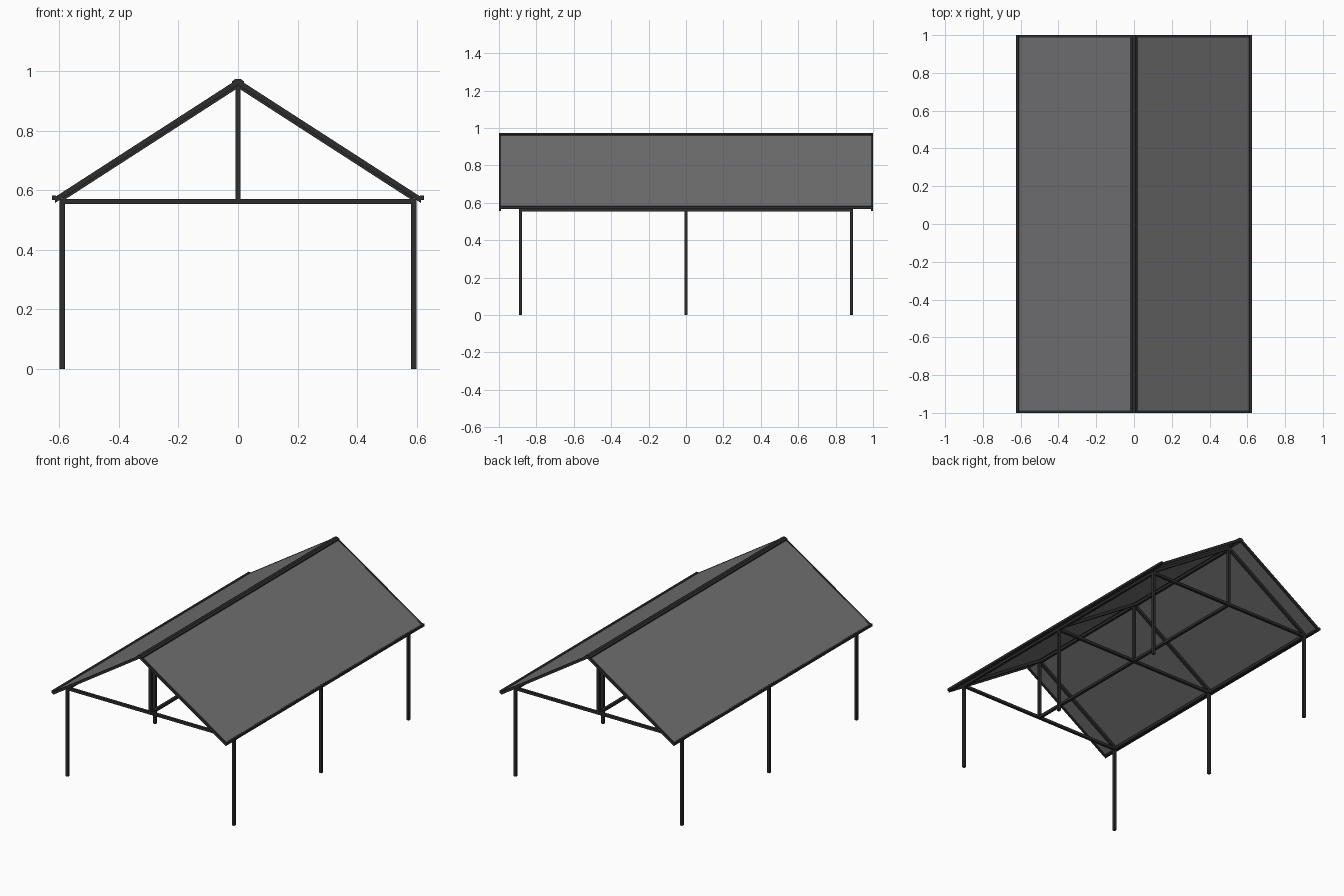
import bpy, math
from mathutils import Vector

if "Cube" in bpy.data.objects:
    bpy.data.objects.remove(bpy.data.objects["Cube"])


def material(name, r, g, b):
    m = bpy.data.materials.new(name)
    m.diffuse_color = (r, g, b, 1)
    m.use_nodes = True
    m.node_tree.nodes["Principled BSDF"].inputs["Base Color"].default_value = m.diffuse_color
    return m


FRAME = material("dark frame", 0.026, 0.026, 0.027)
PANEL = material("grey roofing", 0.165, 0.165, 0.17)

T = 0.017          # frame tube size
POST_X = 0.59
BEAM_Z = 0.563
SLOPE = 0.645
RIDGE_Z = 0.972


def prism(name, profile, y0, y1, mat):
    """Extrude an x-z profile along y."""
    n = len(profile)
    verts = [(x, y, z) for y in (y0, y1) for x, z in profile]
    faces = [tuple(range(n)), tuple(range(2 * n - 1, n - 1, -1))]
    faces += [(i, i + n, (i + 1) % n + n, (i + 1) % n) for i in range(n)]
    me = bpy.data.meshes.new(name)
    me.from_pydata(verts, [], faces)
    me.materials.append(mat)
    ob = bpy.data.objects.new(name, me)
    bpy.context.collection.objects.link(ob)
    # consistent outward normals
    bpy.context.view_layer.objects.active = ob
    ob.select_set(True)
    bpy.ops.object.mode_set(mode='EDIT')
    bpy.ops.mesh.select_all(action='SELECT')
    bpy.ops.mesh.normals_make_consistent(inside=False)
    bpy.ops.object.mode_set(mode='OBJECT')
    ob.select_set(False)
    return ob


def bar(name, a, b, size=T):
    """Square tube between two points."""
    a, b = Vector(a), Vector(b)
    d = b - a
    bpy.ops.mesh.primitive_cube_add(size=1, location=(a + b) / 2)
    ob = bpy.context.object
    ob.name = name
    ob.scale = (size, size, d.length)
    if abs(d.y) > 1e-6:
        ob.rotation_euler = (math.pi / 2, 0, 0)
    else:
        ob.rotation_euler = (0, math.atan2(d.x, d.z), 0)
    ob.data.materials.append(FRAME)
    return ob


def roof_z(x):
    return RIDGE_Z - SLOPE * abs(x)


# Three trusses on posts
for y in (-0.885, 0, 0.885):
    bar("tie_beam", (-POST_X, y, BEAM_Z), (POST_X, y, BEAM_Z))
    bar("king_post", (0, y, BEAM_Z), (0, y, 0.95))
    for s in (-1, 1):
        bar("post", (s * POST_X, y, 0), (s * POST_X, y, BEAM_Z + T / 2))
        bar("rafter", (s * POST_X, y, roof_z(POST_X) - 0.018),
            (0, y, RIDGE_Z - 0.018))

# Beams running front to back
L = 0.885 + T / 2
for x in (-POST_X, 0, POST_X):
    bar("long_beam", (x, -L, BEAM_Z), (x, L, BEAM_Z))
bar("ridge_beam", (0, -L, 0.945), (0, L, 0.945))

# Roof slopes with edge trim
EAVE = 0.615
for s in (-1, 1):
    def band(x0, x1, up, down):
        return [(s * x0, roof_z(x0) + up), (s * x1, roof_z(x1) + up),
                (s * x1, roof_z(x1) - down), (s * x0, roof_z(x0) - down)]
    prism("roof_panel", band(0, EAVE, 0, 0.008), -0.99, 0.99, PANEL)
    for e in (-1, 1):
        prism("gable_trim", band(0, EAVE, 0.002, 0.018),
              e * 0.988, e * 1.0, FRAME)
    prism("eave_trim", [(s * 0.602, 0.567), (s * 0.625, 0.567),
                        (s * 0.625, 0.582), (s * 0.612, 0.582),
                        (s * 0.602, 0.575)], -1, 1, FRAME)

# Folded cap over the ridge
prism("ridge_cap", [(-0.02, 0.966), (-0.009, 0.974), (0.009, 0.974),
                    (0.02, 0.966), (0.02, 0.952), (0, 0.962),
                    (-0.02, 0.952)], -1, 1, FRAME)
